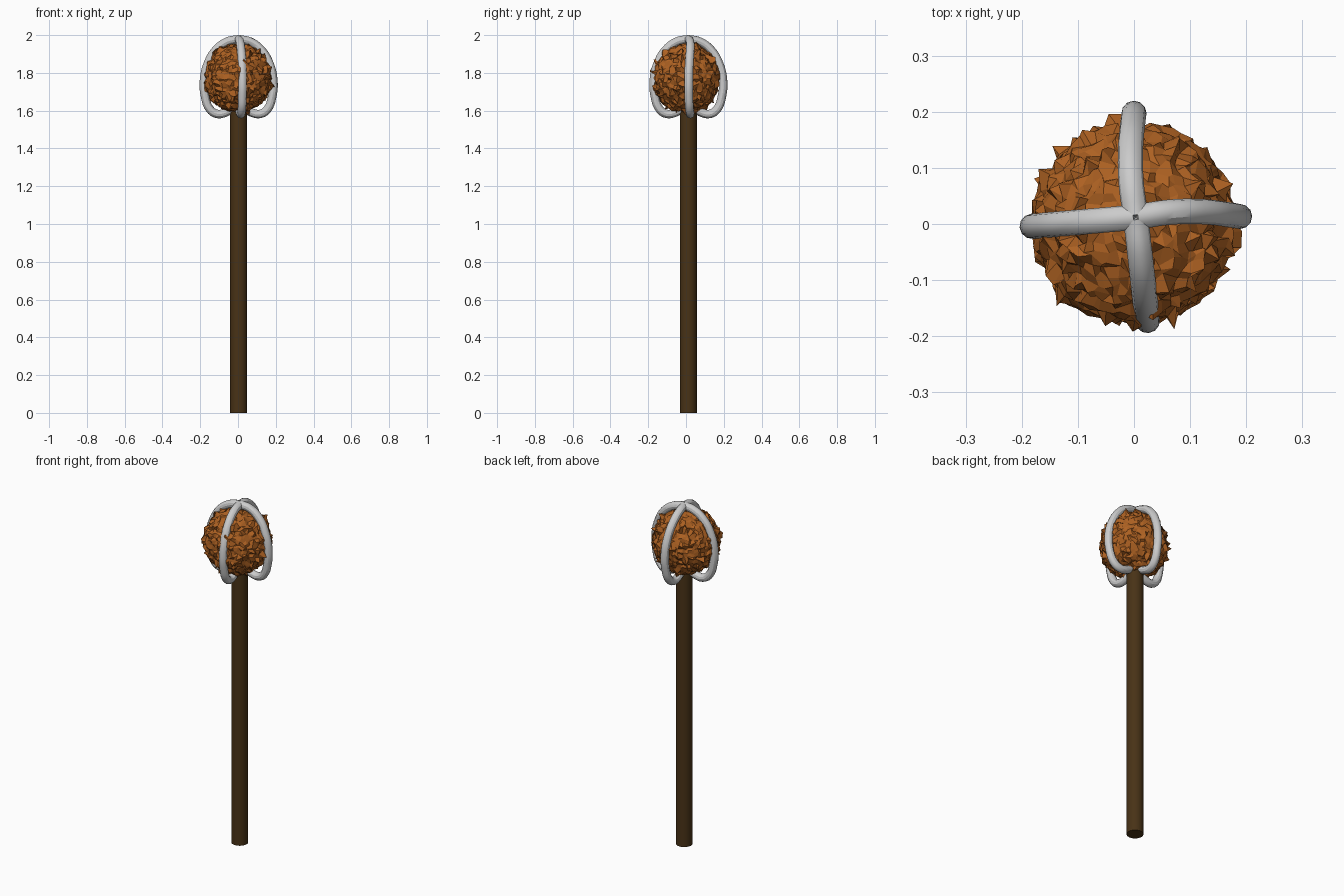
import bpy, bmesh, math, random
from mathutils import Vector

if "Cube" in bpy.data.objects:
    bpy.data.objects.remove(bpy.data.objects["Cube"])

random.seed(7)
CX, CY = 0.003, 0.012


def paint(obj, name, rgb):
    mat = bpy.data.materials.new(name)
    mat.diffuse_color = (*rgb, 1)
    mat.use_nodes = True
    mat.node_tree.nodes["Principled BSDF"].inputs["Base Color"].default_value = mat.diffuse_color
    obj.data.materials.append(mat)


# wooden handle
bpy.ops.mesh.primitive_cylinder_add(vertices=32, radius=0.045, depth=1.62,
                                    location=(CX, CY, 0.81))
handle = bpy.context.object
handle.name = "handle"
bpy.ops.object.shade_smooth_by_angle()
paint(handle, "dark_wood", (0.065, 0.032, 0.008))

# ragged fuel ball: a gridded cube rounded to a sphere, then roughened
bm = bmesh.new()
bmesh.ops.create_cube(bm, size=2)
bmesh.ops.subdivide_edges(bm, edges=bm.edges[:], cuts=15, use_grid_fill=True)
for v in bm.verts:
    d = Vector([math.tan(c * math.pi / 4) for c in v.co]).normalized()
    spike = random.uniform(0.01, 0.025) if random.random() < 0.07 else 0
    jitter = Vector([random.uniform(-0.009, 0.009) for _ in range(3)])
    v.co = d * (0.177 + spike) + jitter
    v.co.z *= 1.02
mesh = bpy.data.meshes.new("fuel_ball")
bm.to_mesh(mesh)
bm.free()
ball = bpy.data.objects.new("fuel_ball", mesh)
bpy.context.collection.objects.link(ball)
ball.location = (0, 0, 1.772)
paint(ball, "burnt_orange", (0.42, 0.12, 0.016))

# four iron cage bars, each (radius, height) profile hooked under the ball
PROFILE = [(0, 1.978), (0.06, 1.966), (0.12, 1.922), (0.163, 1.85),
           (0.184, 1.76), (0.179, 1.68), (0.152, 1.607), (0.115, 1.583),
           (0.075, 1.588), (0.035, 1.61)]


def cage_bar(name, angle, bow):
    curve = bpy.data.curves.new(name, 'CURVE')
    curve.dimensions = '3D'
    curve.bevel_depth = 0.0225
    curve.bevel_resolution = 4
    curve.resolution_u = 5
    curve.use_fill_caps = True
    sp = curve.splines.new('BEZIER')
    sp.bezier_points.add(len(PROFILE) - 1)
    c, s = math.cos(angle), math.sin(angle)
    for p, (r, z) in zip(sp.bezier_points, PROFILE):
        side = bow * math.sin(math.pi * min(r / 0.184, 1))
        p.co = (CX + r * c - side * s, CY + r * s + side * c, z)
        p.handle_left_type = p.handle_right_type = 'AUTO'
    obj = bpy.data.objects.new(name, curve)
    bpy.context.collection.objects.link(obj)
    bpy.ops.object.select_all(action='DESELECT')
    obj.select_set(True)
    bpy.context.view_layer.objects.active = obj
    bpy.ops.object.convert(target='MESH')
    bpy.ops.object.shade_smooth_by_angle()


for name, deg, bow in [("right", 0.5, 0.01), ("back", 91, 0.008),
                       ("left", 185, 0), ("front", 276.5, 0)]:
    cage_bar("cage_bar_" + name, math.radians(deg), bow)
